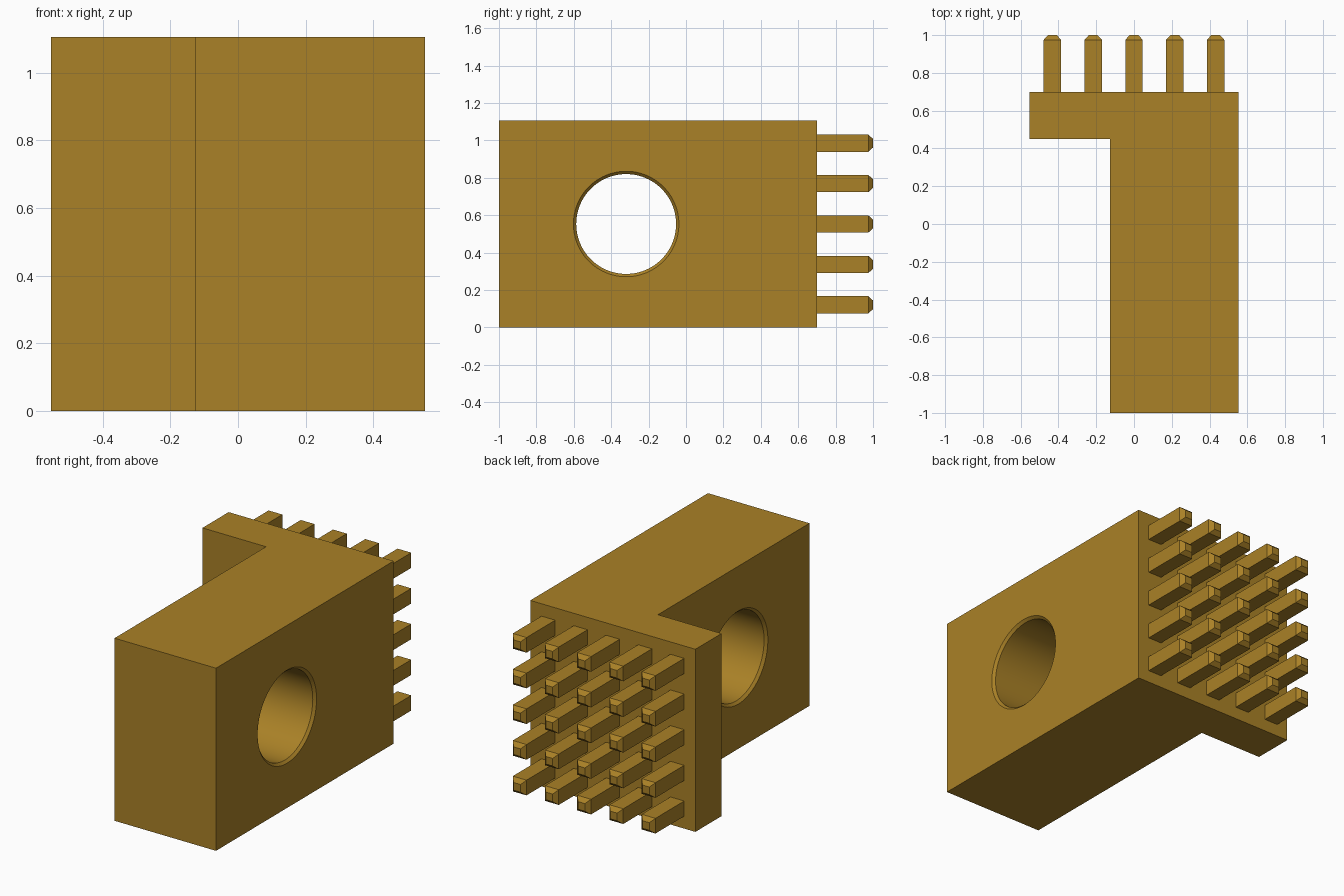
import bpy, bmesh, math
from mathutils import Matrix

cube = bpy.data.objects.get("Cube")
if cube:
    bpy.data.objects.remove(cube, do_unlink=True)

HALF = 0.553                 # half width of the block
HEIGHT = 1.106
INNER_X = -0.127             # inside face of the thick arm
FLANGE_Y, BACK_Y = 0.45, 0.70
HOLE_Y, HOLE_Z, HOLE_R, CHAMFER = -0.32, 0.553, 0.267, 0.015
PITCH, PIN_W, PIN_TIP_W = 0.216, 0.092, 0.046

# Single ochre colour
ochre = bpy.data.materials.new("ochre")
ochre.use_nodes = True
colour = (0.40, 0.22, 0.020, 1.0)
ochre.diffuse_color = colour
bsdf = next(n for n in ochre.node_tree.nodes if n.type == 'BSDF_PRINCIPLED')
bsdf.inputs["Base Color"].default_value = colour


def make_object(name, bm):
    bmesh.ops.recalc_face_normals(bm, faces=bm.faces)
    mesh = bpy.data.meshes.new(name)
    bm.to_mesh(mesh)
    bm.free()
    mesh.materials.append(ochre)
    obj = bpy.data.objects.new(name, mesh)
    bpy.context.collection.objects.link(obj)
    return obj


def loft(bm, rings):
    """Bridge equal-length point rings and cap both ends."""
    loops = [[bm.verts.new(p) for p in ring] for ring in rings]
    n = len(loops[0])
    for a, b in zip(loops, loops[1:]):
        for i in range(n):
            j = (i + 1) % n
            bm.faces.new((a[i], a[j], b[j], b[i]))
    bm.faces.new(loops[0])
    bm.faces.new(loops[-1])


# L-shaped block, extruded upward
outline = [(INNER_X, -1), (HALF, -1), (HALF, BACK_Y), (-HALF, BACK_Y),
           (-HALF, FLANGE_Y), (INNER_X, FLANGE_Y)]
bm = bmesh.new()
loft(bm, [[(x, y, z) for x, y in outline] for z in (0, HEIGHT)])
block = make_object("block", bm)

# Cutter for the round through hole, flared at both mouths
over = 0.02
stations = [(INNER_X - over, HOLE_R + CHAMFER + over), (INNER_X + CHAMFER, HOLE_R),
            (HALF - CHAMFER, HOLE_R), (HALF + over, HOLE_R + CHAMFER + over)]
SEG = 96
bm = bmesh.new()
loft(bm, [[(x, HOLE_Y + r * math.cos(2 * math.pi * i / SEG),
            HOLE_Z + r * math.sin(2 * math.pi * i / SEG)) for i in range(SEG)]
          for x, r in stations])
cutter = make_object("hole_cutter", bm)
cutter.hide_render = True

cut = block.modifiers.new("through_hole", 'BOOLEAN')
cut.operation = 'DIFFERENCE'
cut.solver = 'EXACT'
cut.object = cutter
bpy.ops.object.select_all(action='DESELECT')
block.select_set(True)
bpy.context.view_layer.objects.active = block
bpy.ops.object.modifier_apply(modifier=cut.name)
bpy.data.objects.remove(cutter, do_unlink=True)
bpy.ops.object.shade_smooth_by_angle(angle=math.radians(25))

# Five by five grid of square pins with bevelled tips
pin_rings = [(BACK_Y - 0.002, PIN_W), (0.975, PIN_W), (1.0, PIN_TIP_W)]
bm = bmesh.new()
loft(bm, [[(sx * w / 2, y, sz * w / 2)
           for sx, sz in ((-1, -1), (1, -1), (1, 1), (-1, 1))]
          for y, w in pin_rings])
pin = make_object("pin_1_1", bm)
for row in range(5):
    for col in range(5):
        obj = pin
        if row or col:
            obj = bpy.data.objects.new(f"pin_{row + 1}_{col + 1}", pin.data)
            bpy.context.collection.objects.link(obj)
        obj.location = ((col - 2) * PITCH, 0, HEIGHT / 2 + (row - 2) * PITCH)
